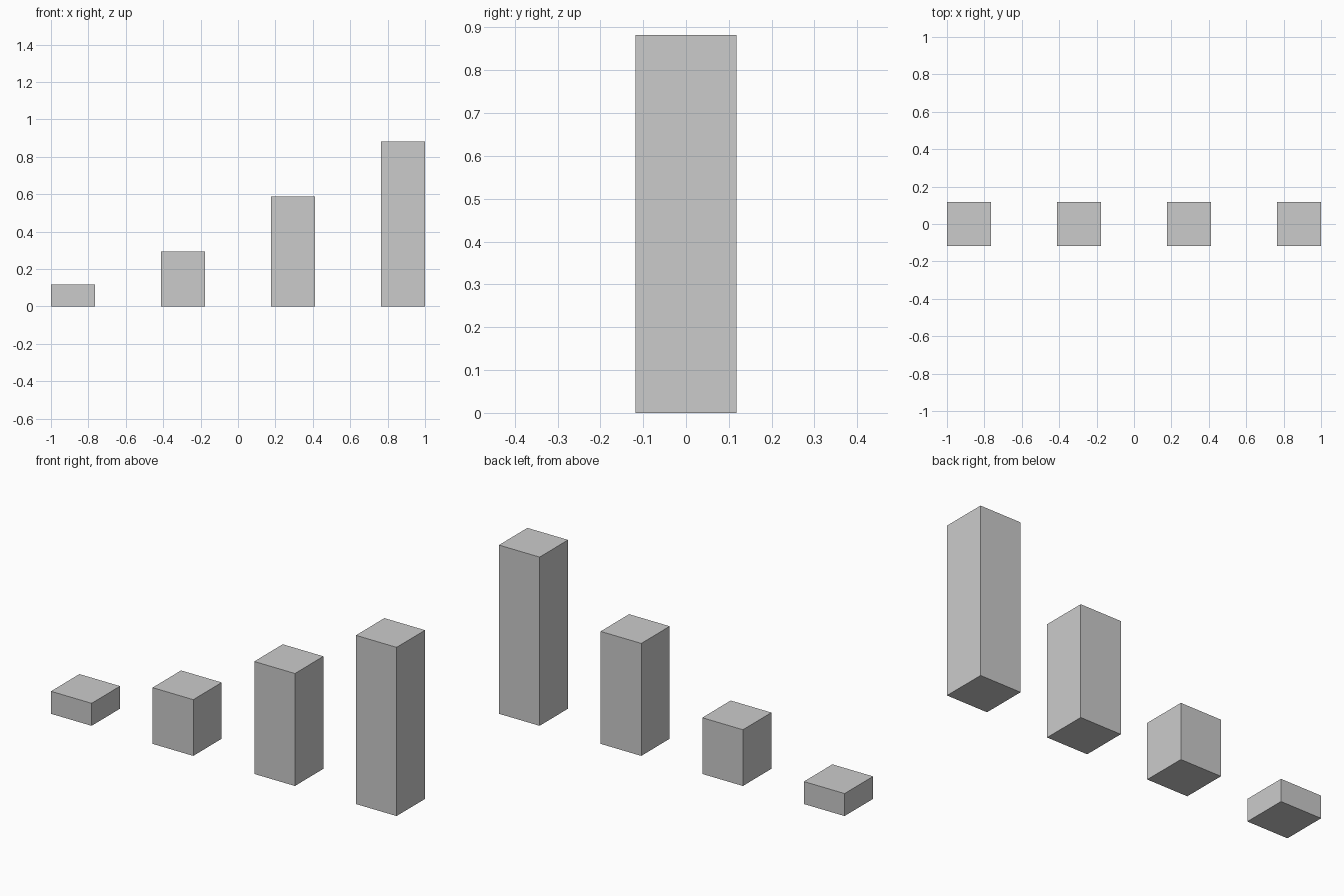
import bpy

if "Cube" in bpy.data.objects:
    bpy.data.objects.remove(bpy.data.objects["Cube"])

WIDTH = 2 / 8.5          # square footprint of each bar
SPACING = 2.5 * WIDTH    # distance between bar centres
HEIGHTS = [0.5 * WIDTH, 1.25 * WIDTH, 2.5 * WIDTH, 3.75 * WIDTH]


def add_bar(name, x, height):
    bpy.ops.mesh.primitive_cube_add(size=1, location=(x, 0, height / 2))
    bar = bpy.context.object
    bar.name = name
    bar.scale = (WIDTH, WIDTH, height)
    bpy.ops.object.transform_apply(location=False, rotation=False, scale=True)


# Row of four bars rising from left to right
for i, height in enumerate(HEIGHTS):
    add_bar(f"bar_{i + 1}", (i - 1.5) * SPACING, height)
